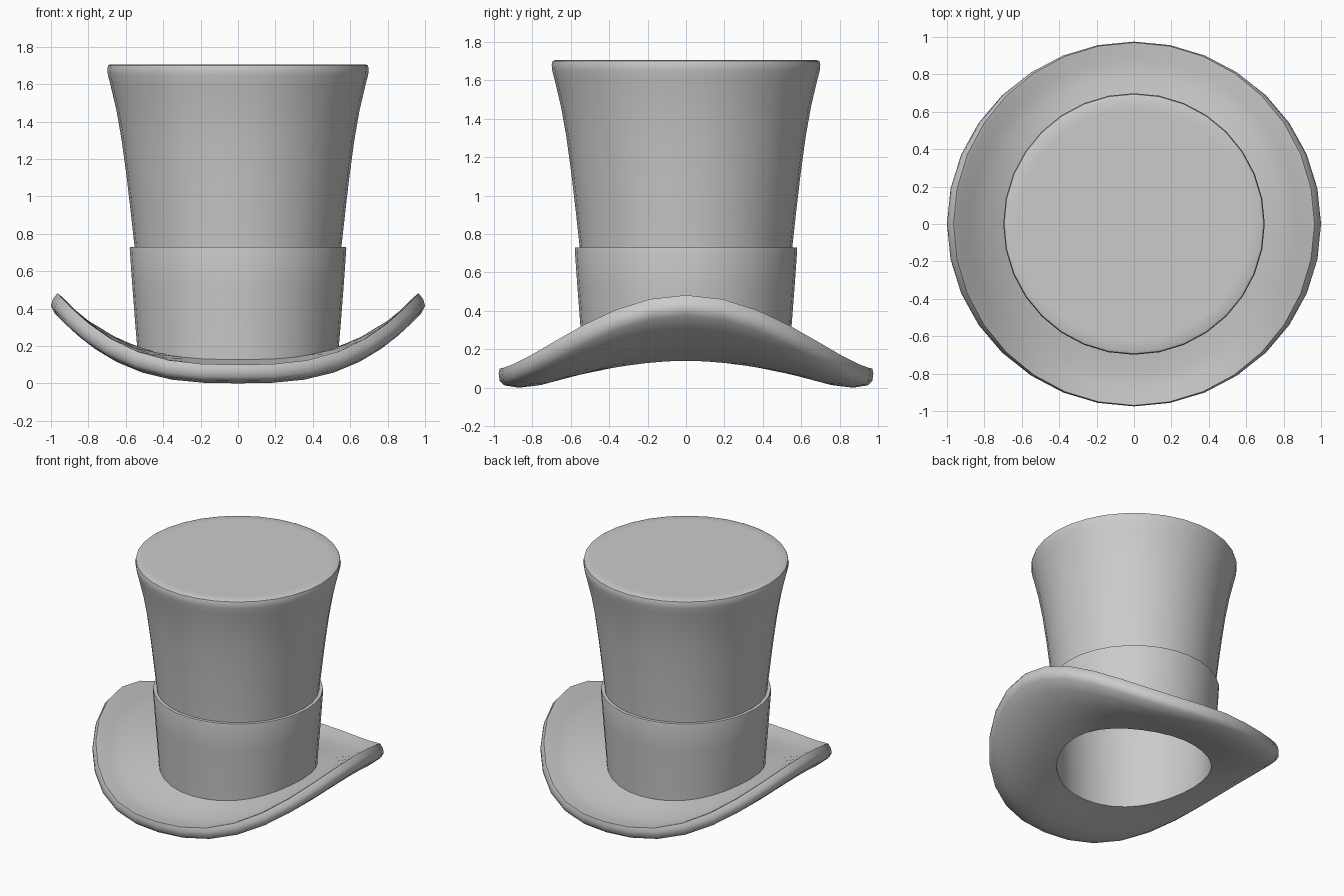
import bpy, bmesh
from math import cos, sin, pi, radians

if "Cube" in bpy.data.objects:
    bpy.data.objects.remove(bpy.data.objects["Cube"])

SEGS = 32


def lathe(name, profile, closed=False, cap=False):
    """Sweep a profile round z; each point is (side r, side z, front r, front z)."""
    bm = bmesh.new()
    rings = []
    for rs, zs, rf, zf in profile:
        ring = []
        for i in range(SEGS):
            a = 2 * pi * i / SEGS
            bend = abs(cos(a)) ** 2.9
            ring.append(bm.verts.new((rs * cos(a), rf * sin(a), zf + (zs - zf) * bend)))
        rings.append(ring)
    pairs = list(zip(rings, rings[1:]))
    if closed:
        pairs.append((rings[-1], rings[0]))
    for low, high in pairs:
        for i in range(SEGS):
            j = (i + 1) % SEGS
            bm.faces.new((low[i], low[j], high[j], high[i]))
    if cap:
        bm.faces.new(rings[-1])
    bmesh.ops.recalc_face_normals(bm, faces=bm.faces)
    mesh = bpy.data.meshes.new(name)
    bm.to_mesh(mesh)
    bm.free()
    ob = bpy.data.objects.new(name, mesh)
    bpy.context.collection.objects.link(ob)
    bpy.ops.object.select_all(action='DESELECT')
    ob.select_set(True)
    bpy.context.view_layer.objects.active = ob
    bpy.ops.object.shade_smooth_by_angle(angle=radians(50))
    return ob


def level(points):
    return [(r, z, r, z) for r, z in points]


# Curled brim: underside from hole to rim, then back over the top
lathe("brim", [
    (0.525, 0.14, 0.525, 0.085), (0.66, 0.175, 0.66, 0.045),
    (0.80, 0.235, 0.77, 0.012), (0.92, 0.315, 0.87, 0.0),
    (0.98, 0.375, 0.945, 0.012), (1.0, 0.415, 0.97, 0.035),
    (0.99, 0.45, 0.975, 0.075), (0.965, 0.482, 0.97, 0.10),
    (0.94, 0.462, 0.945, 0.098), (0.88, 0.40, 0.88, 0.088),
    (0.80, 0.335, 0.80, 0.088), (0.66, 0.25, 0.66, 0.105),
    (0.525, 0.19, 0.525, 0.13)], closed=True)

# Flared hollow crown with a flat top
lathe("crown", [(0.525, 0.14, 0.525, 0.085)] + level([
    (0.53, 0.3), (0.54, 0.55), (0.553, 0.73), (0.574, 0.92), (0.595, 1.1),
    (0.622, 1.3), (0.65, 1.46), (0.683, 1.6), (0.696, 1.65), (0.699, 1.68),
    (0.694, 1.70), (0.68, 1.706), (0.62, 1.706)]), cap=True)

# Hat band with a small ledge at its upper edge
lathe("hat_band", [(0.537, 0.17, 0.537, 0.11)] + level([
    (0.548, 0.3), (0.565, 0.52), (0.579, 0.72), (0.577, 0.73), (0.552, 0.73)]))
